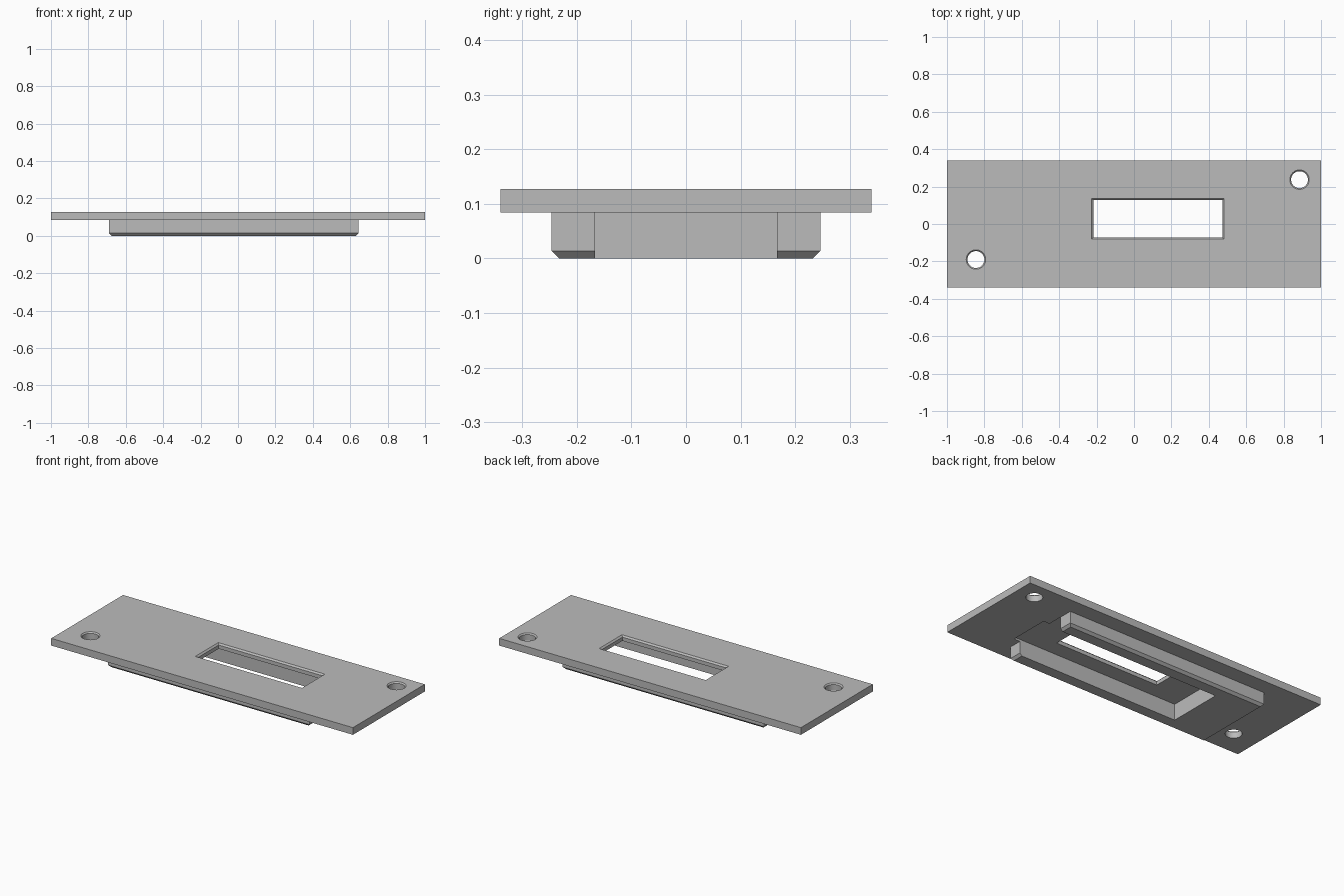
import bpy, bmesh, math

default = bpy.data.objects.get("Cube")
if default:
    bpy.data.objects.remove(default, do_unlink=True)

# Single flat colour
grey = bpy.data.materials.new("plain grey")
grey.use_nodes = True
colour = (0.5, 0.5, 0.5, 1)
grey.diffuse_color = colour
grey.node_tree.nodes["Principled BSDF"].inputs["Base Color"].default_value = colour

LENGTH, WIDTH = 2.0, 0.68
PLATE_Z, TOP_Z = 0.084, 0.127
CHAMFER = 0.014


def loft(name, levels):
    """Closed solid through matching outlines, each given as (z, [(x, y), ...])."""
    bm = bmesh.new()
    rings = [[bm.verts.new((x, y, z)) for x, y in outline] for z, outline in levels]
    for low, high in zip(rings, rings[1:]):
        for i in range(len(low)):
            j = (i + 1) % len(low)
            bm.faces.new((low[i], low[j], high[j], high[i]))
    bm.faces.new(rings[0][::-1])
    bm.faces.new(rings[-1])
    bmesh.ops.recalc_face_normals(bm, faces=bm.faces)
    mesh = bpy.data.meshes.new(name)
    bm.to_mesh(mesh)
    bm.free()
    obj = bpy.data.objects.new(name, mesh)
    bpy.context.collection.objects.link(obj)
    mesh.materials.append(grey)
    return obj


def rect(x0, x1, y0, y1, grow=0):
    return [(x0 - grow, y0 - grow), (x1 + grow, y0 - grow),
            (x1 + grow, y1 + grow), (x0 - grow, y1 + grow)]


def circle(x, y, r, n=48):
    return [(x + r * math.cos(math.tau * i / n), y + r * math.sin(math.tau * i / n))
            for i in range(n)]


def cut(target, cutter):
    bpy.context.view_layer.objects.active = target
    mod = target.modifiers.new("cut", "BOOLEAN")
    mod.operation = "DIFFERENCE"
    mod.solver = "EXACT"
    mod.object = cutter
    bpy.ops.object.modifier_apply(modifier=mod.name)
    bpy.data.objects.remove(cutter, do_unlink=True)


def through_cutter(name, outline, edge):
    """Straight opening with a small chamfer at the top face."""
    return loft(name, [(0, outline(0)), (TOP_Z - edge, outline(0)),
                       (TOP_Z, outline(edge)), (TOP_Z + 0.05, outline(edge))])


# Face plate
plate = loft("face_plate", [(z, rect(-LENGTH / 2, LENGTH / 2, -WIDTH / 2, WIDTH / 2))
                            for z in (PLATE_Z, TOP_Z)])

# Shallow recess under the plate, with a stepped end
recess = [(-0.42, -0.167), (0.685, -0.167), (0.685, 0.075),
          (0.645, 0.075), (0.645, 0.167), (-0.42, 0.167)]
cut(plate, loft("recess_cutter", [(z, recess) for z in (0.03, PLATE_Z + 0.012)]))

# Display window
cut(plate, through_cutter("window_cutter",
                          lambda g: rect(-0.217, 0.472, -0.072, 0.127, g), 0.009))

# Screw holes
for x, y in ((-0.845, -0.19), (0.885, 0.237)):
    cut(plate, through_cutter("hole_cutter",
                              lambda g: circle(x, y, 0.045 + g), 0.007))


# U-shaped rim below the plate, chamfered along its outer edges
def rim_outline(inset):
    left, right, side = -0.69 + inset, 0.645 - inset, 0.246 - inset
    return [(left, -side), (right, -side), (right, -0.167), (-0.42, -0.167),
            (-0.42, 0.167), (right, 0.167), (right, side), (left, side)]


rim = loft("locating_rim", [(0, rim_outline(CHAMFER)), (CHAMFER, rim_outline(0)),
                            (PLATE_Z, rim_outline(0))])

# Smooth only the round hole walls
bpy.ops.object.select_all(action="DESELECT")
for obj in (plate, rim):
    obj.select_set(True)
bpy.context.view_layer.objects.active = plate
bpy.ops.object.shade_smooth_by_angle(angle=math.radians(20))
